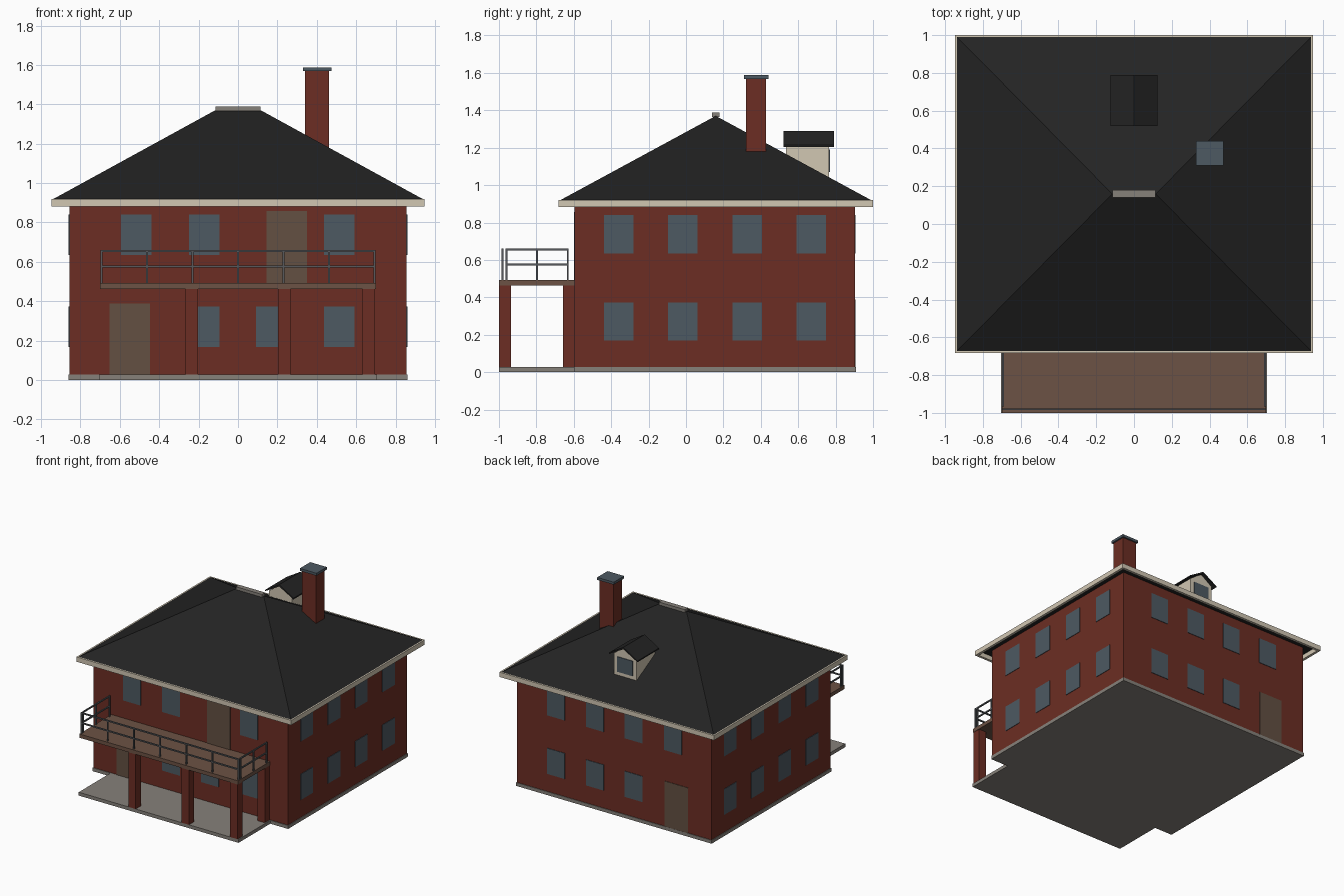
import bpy
import bmesh

cube = bpy.data.objects.get("Cube")
if cube:
    bpy.data.objects.remove(cube, do_unlink=True)


def material(name, r, g, b):
    m = bpy.data.materials.new(name)
    m.use_nodes = True
    m.diffuse_color = (r, g, b, 1)
    m.node_tree.nodes["Principled BSDF"].inputs["Base Color"].default_value = (r, g, b, 1)
    return m


BRICK = material("brick red", .15, .027, .017)
CREAM = material("cream trim", .64, .57, .45)
ROOF = material("charcoal roof", .017, .017, .017)
GLASS = material("slate blue glass", .075, .1, .122)
DOOR = material("brown door", .125, .08, .055)
DECK = material("deck wood", .15, .085, .058)
STONE = material("grey stone", .24, .22, .195)
METAL = material("grey metal", .095, .102, .11)


def finish(name, bm, mat):
    bmesh.ops.recalc_face_normals(bm, faces=bm.faces)
    mesh = bpy.data.meshes.new(name)
    bm.to_mesh(mesh)
    bm.free()
    mesh.materials.append(mat)
    ob = bpy.data.objects.new(name, mesh)
    bpy.context.scene.collection.objects.link(ob)
    return ob


def box(name, x, y, z, mat):
    """Box from (low, high) ranges on each axis."""
    bm = bmesh.new()
    bmesh.ops.create_cube(bm, size=1)
    for v in bm.verts:
        v.co = [r[0] if c < 0 else r[1] for c, r in zip(v.co, (x, y, z))]
    return finish(name, bm, mat)


def around(c, size):
    return (c - size / 2, c + size / 2)


def prism(name, profile, y0, y1, mat):
    """Extrude an x-z profile along y."""
    bm = bmesh.new()
    face = bm.faces.new([bm.verts.new((x, y0, z)) for x, z in profile])
    out = bmesh.ops.extrude_face_region(bm, geom=[face])["geom"]
    for v in out:
        if isinstance(v, bmesh.types.BMVert):
            v.co.y = y1
    return finish(name, bm, mat)


# Foundation and walls
WX, Y0, Y1 = .857, -.595, .903
box("foundation", (-.862, .862), (Y0 - .005, Y1 + .005), (0, .027), STONE)
box("porch_floor", (-.705, .705), (-1, Y0), (0, .027), STONE)
box("walls", (-WX, WX), (Y0, Y1), (.027, .92), BRICK)

# Hipped roof with a short ridge
RX, RY0, RY1, RIDGE_Y = .94, -.675, .993, .159
bm = bmesh.new()
base = [bm.verts.new((x, y, .918)) for x, y in
        ((-RX, RY0), (RX, RY0), (RX, RY1), (-RX, RY1))]
left, right = [bm.verts.new((x, RIDGE_Y, 1.37)) for x in (-.115, .115)]
a, b, c, d = base
for f in ((a, b, c, d), (a, b, right, left), (b, c, right), (c, d, left, right), (d, a, left)):
    bm.faces.new(f)
finish("hip_roof", bm, ROOF)
box("ridge_cap", (-.115, .115), around(RIDGE_Y, .04), (1.365, 1.388), STONE)

# Fascia around the eaves
EX, EY0, EY1, T = .947, -.683, 1.0, .02
EZ = (.882, .92)
for side, s in (("right", -1), ("left", 1)):
    box(side + "_fascia", sorted((s * EX, s * (EX - T))), (EY0, EY1), EZ, CREAM)
box("front_fascia", (-EX, EX), (EY0, EY0 + T), EZ, CREAM)
box("back_fascia", (-EX, EX), (EY1 - T, EY1), EZ, CREAM)

# Chimney
box("chimney", (.34, .463), (.32, .428), (.95, 1.572), BRICK)
box("chimney_cap", (.329, .475), (.31, .44), (1.568, 1.588), GLASS)

# Rear dormer
prism("dormer_walls", [(-.1, .96), (.1, .96), (.1, 1.21), (0, 1.28), (-.1, 1.21)],
      .535, .765, CREAM)
prism("dormer_roof", [(-.125, 1.205), (0, 1.275), (.125, 1.205), (.125, 1.215),
                      (0, 1.29), (-.125, 1.215)], .52, .79, ROOF)
box("dormer_window", (-.068, .068), (.763, .77), (1.07, 1.19), GLASS)

# Windows and doors as thin plates on the walls
P = .004
SILL, UPPER = (.168, .373), (.635, .84)
FRONT, BACK = (Y0 - P, Y0 + P / 2), (Y1 - P / 2, Y1 + P)
columns = (-.517, -.172, .169, .514)
for i, x in enumerate(columns):
    w = around(x, .156)
    if i != 2:
        box("front_upper_window", w, FRONT, UPPER, GLASS)
    box("back_upper_window", w, BACK, UPPER, GLASS)
    if i > 0:
        box("front_lower_window", w, FRONT, SILL, GLASS)
        box("back_lower_window", w, BACK, SILL, GLASS)
for y in (-.36, -.017, .327, .67):
    for s, side in ((-1, "right"), (1, "left")):
        for z in (SILL, UPPER):
            box(side + "_window", sorted((s * (WX - P / 2), s * (WX + P))),
                around(y, .156), z, GLASS)
box("front_door", around(-.55, .207), FRONT, (.027, .388), DOOR)
box("back_door", around(-.548, .207), BACK, (.027, .388), DOOR)
box("balcony_door", around(.247, .205), FRONT, (.49, .857), DOOR)

# Balcony deck and its brick pillars
box("balcony_deck", (-.7, .7), (-1, Y0), (.463, .493), DECK)
PZ = (.027, .463)
for x in (-.235, .235, .664):
    box("front_pillar", around(x, .065), (-1, -.935), PZ, BRICK)
box("wall_pillar", around(.664, .065), (-.657, Y0), PZ, BRICK)

# Balcony railing
RAIL_Z, POST_Z, R = (.575, .655), (.493, .66), .01
for i in range(7):
    box("front_rail_post", around(-.693 + i * .231, R), around(-.981, R), POST_Z, METAL)
for z in RAIL_Z:
    box("front_rail", (-.698, .698), around(-.981, R), around(z, R), METAL)
for x in (-.693, .693):
    for y in (-.96, -.797, -.632):
        box("side_rail_post", around(x, R), around(y, R), POST_Z, METAL)
    for z in RAIL_Z:
        box("side_rail", around(x, R), (-.965, -.627), around(z, R), METAL)
